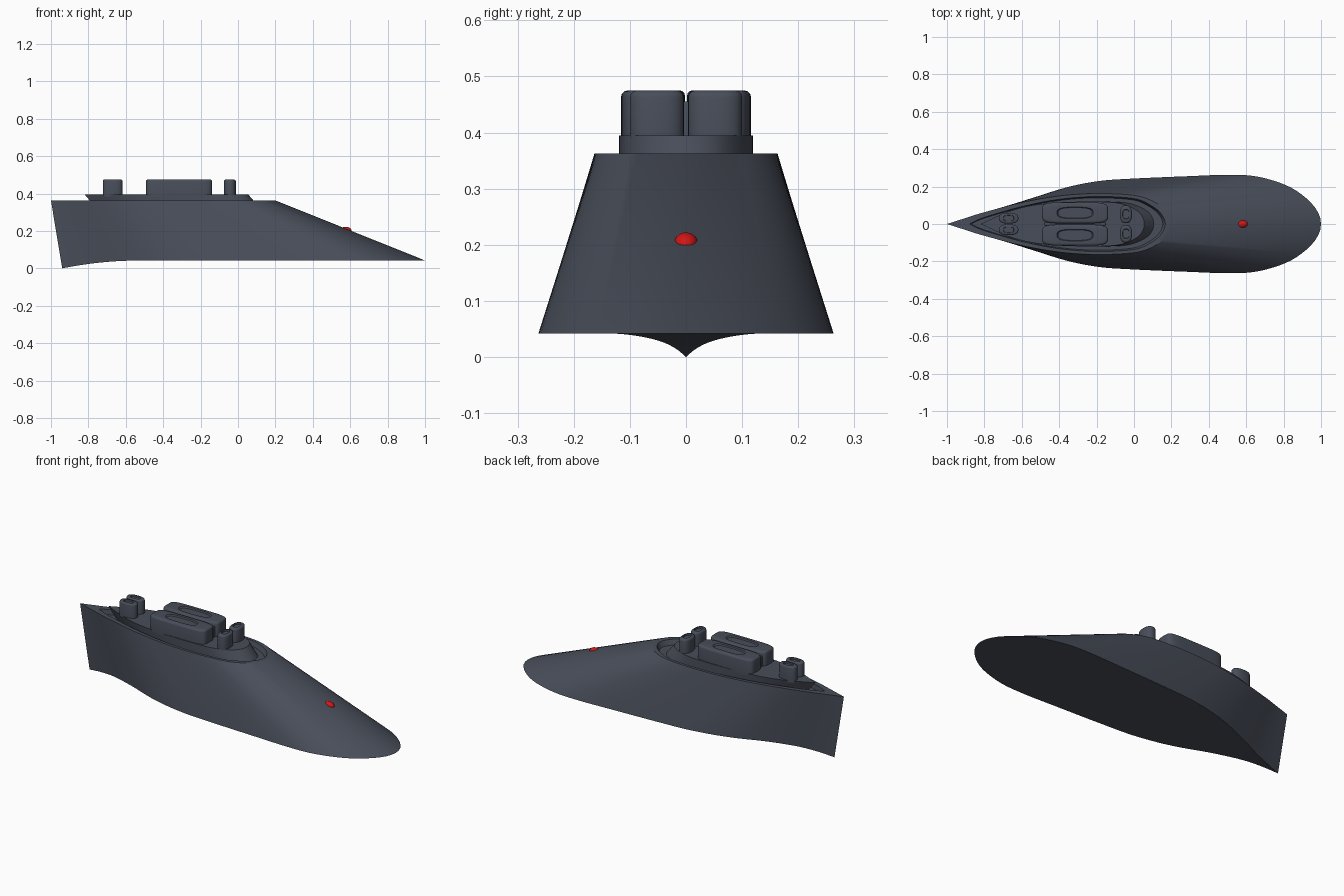
import bpy, bmesh
from math import cos, sin, pi, radians
from mathutils import Vector

cube = bpy.data.objects.get("Cube")
if cube:
    bpy.data.objects.remove(cube, do_unlink=True)


def material(name, rgb):
    m = bpy.data.materials.new(name)
    m.use_nodes = True
    m.diffuse_color = (*rgb, 1)
    bsdf = m.node_tree.nodes["Principled BSDF"]
    bsdf.inputs["Base Color"].default_value = (*rgb, 1)
    bsdf.inputs["Roughness"].default_value = 0.6
    return m


SLATE = material("dark slate", (0.065, 0.075, 0.1))
RED = material("signal red", (0.65, 0.008, 0.008))


def finish(name, bm, mat, angle=30):
    bmesh.ops.remove_doubles(bm, verts=bm.verts[:], dist=1e-5)
    bmesh.ops.recalc_face_normals(bm, faces=bm.faces[:])
    mesh = bpy.data.meshes.new(name)
    bm.to_mesh(mesh)
    bm.free()
    mesh.materials.append(mat)
    obj = bpy.data.objects.new(name, mesh)
    bpy.context.collection.objects.link(obj)
    bpy.ops.object.select_all(action='DESELECT')
    obj.select_set(True)
    bpy.context.view_layer.objects.active = obj
    bpy.ops.object.shade_smooth_by_angle(angle=radians(angle))
    return obj


def half_outline(pts, z, n=64):
    """Smooth half outline from pointed bow to round stern, evenly spaced."""
    p = [Vector(q) for q in pts]
    p = [2 * p[0] - p[1]] + p + [Vector((p[-2].x, -p[-2].y))]
    dense = []
    for a, b, c, d in zip(p, p[1:], p[2:], p[3:]):
        for k in range(24):
            t = k / 24
            dense.append(0.5 * (2 * b + (c - a) * t + (2 * a - 5 * b + 4 * c - d) * t ** 2
                                + (3 * b - a - 3 * c + d) * t ** 3))
    dense.append(p[-2])
    run = [0]
    for a, b in zip(dense, dense[1:]):
        run.append(run[-1] + (b - a).length)
    out, j = [], 0
    for i in range(n + 1):
        s = run[-1] * i / n
        while j < len(run) - 2 and run[j + 1] < s:
            j += 1
        q = dense[j].lerp(dense[j + 1], (s - run[j]) / (run[j + 1] - run[j]))
        y = 0 if i in (0, n) else max(q.y, 0)
        out.append(Vector((q.x, y, z(q.x) if callable(z) else z)))
    return out


def loft(name, rings, mat):
    """Join half outlines into a closed symmetric solid."""
    def centre(r):
        return [Vector((v.x, 0, v.z)) for v in r]
    rows = [centre(rings[0])] + rings + [centre(rings[-1])]
    bm = bmesh.new()
    for side in (1, -1):
        grid = [[bm.verts.new((v.x, v.y * side, v.z)) for v in r] for r in rows]
        for a, b in zip(grid, grid[1:]):
            for i in range(len(a) - 1):
                bm.faces.new((a[i], a[i + 1], b[i + 1], b[i]))
    return finish(name, bm, mat)


def pod(name, x, y, rx, ry, z0, z1, power, dish=0.55):
    """Upright rounded block with a shallow dish in its top."""
    bevel = min(0.012, ry * 0.3)

    def ring(ax, ay, z, e):
        def c(v):
            return (abs(v) ** (2 / e)) * (1 if v >= 0 else -1)
        return [(x + ax * c(cos(2 * pi * k / 48)), y + ay * c(sin(2 * pi * k / 48)), z)
                for k in range(48)]
    rings = [ring(rx, ry, z0, power), ring(rx, ry, z1 - bevel, power)]
    for a in (30, 60, 90):
        d = bevel * (1 - cos(radians(a)))
        rings.append(ring(rx - d, ry - d, z1 - bevel + bevel * sin(radians(a)), power))
    if dish:
        rings.append(ring(rx * dish, ry * dish, z1, 3))
        rings.append(ring(rx * dish * 0.93, ry * dish * 0.9, z1 - 0.008, 3))
    bm = bmesh.new()
    grid = [[bm.verts.new(v) for v in r] for r in rings]
    for a, b in zip(grid, grid[1:]):
        for i in range(48):
            j = (i + 1) % 48
            bm.faces.new((a[i], a[j], b[j], b[i]))
    bm.faces.new(grid[0])
    bm.faces.new(grid[-1])
    return finish(name, bm, SLATE, 35)


def keel(x):
    t = min(max((x + 0.94) / 0.42, 0), 1)
    return 0.042 * (1 - (1 - t) ** 2)


# Hull: flared sides, flat deck rim and a sunken well
base = half_outline([(-.94, 0), (-.85, .02), (-.75, .05), (-.6, .11), (-.4, .185), (-.2, .228),
                     (0, .243), (.3, .256), (.5, .263), (.65, .255), (.8, .213), (.9, .155),
                     (.975, .078), (1, 0)], keel)
deck = half_outline([(-1, 0), (-.9, .032), (-.8, .063), (-.6, .115), (-.4, .15), (-.2, .163),
                     (0, .153), (.1, .122), (.17, .07), (.2, 0)], .363)
well_pts = [(-.88, 0), (-.8, .035), (-.6, .093), (-.4, .132), (-.2, .147),
            (0, .136), (.09, .1), (.145, .055), (.168, 0)]
well = half_outline(well_pts, .363)
floor = half_outline([(x * .98 - .01, y * .95) for x, y in well_pts], .335)
loft("hull", [base, deck, well, floor], SLATE)

# Raised platform with raked bow and sloping stern
plat = [(-.82, 0), (-.7, .055), (-.6, .088), (-.5, .106), (-.35, .118), (-.15, .118),
        (-.05, .103), (.03, .06), (.055, 0)]
top = half_outline(plat, .395)
foot = half_outline([(x + .055, y) for x, y in plat], .33)
loft("platform", [foot, top], SLATE)

# Paired blocks on the platform
for side, label in ((1, "left"), (-1, "right")):
    pod(label + "_main_block", -.315, side * .0595, .177, .0565, .385, .475, 5)
    pod(label + "_bow_post", -.67, side * .031, .052, .029, .385, .475, 2.4)
    pod(label + "_stern_post", -.043, side * .052, .032, .048, .385, .475, 2.4)
pod("main_block_spine", -.315, 0, .165, .012, .385, .455, 6, 0)

# Red lamp on the sloping stern
bm = bmesh.new()
bmesh.ops.create_uvsphere(bm, u_segments=32, v_segments=16, radius=1)
bmesh.ops.scale(bm, verts=bm.verts[:], vec=(.033, .022, .022))
bmesh.ops.translate(bm, verts=bm.verts[:], vec=(.575, 0, .2))
finish("lamp", bm, RED)
